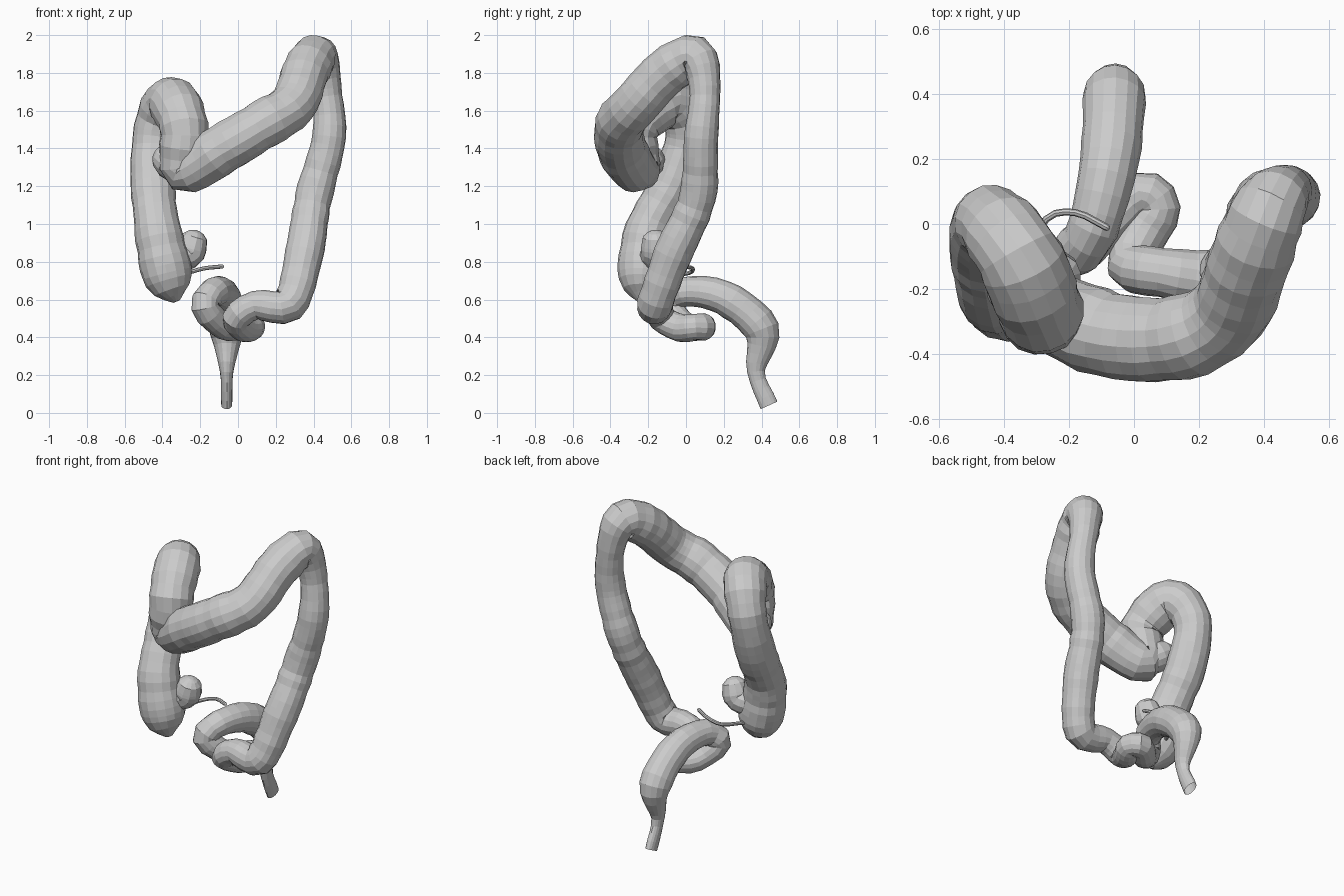
import bpy, bmesh, math, random
from mathutils import Vector

if "Cube" in bpy.data.objects:
    bpy.data.objects.remove(bpy.data.objects["Cube"])

random.seed(4)
SPACING = .05

# Centre line by part: x, y, z, radius
SECTIONS = {
    "ascending_colon": [(-.325, -.235, .59, .02), (-.365, -.23, .7, .125), (-.425, -.2, .97, .122),
                        (-.452, -.06, 1.24, .115), (-.44, .005, 1.5, .113)],
    "hepatic_flexure": [(-.36, -.09, 1.65, .132), (-.285, -.27, 1.51, .13)],
    "transverse_colon": [(-.285, -.255, 1.285, .12), (-.08, -.34, 1.4, .133),
                         (.14, -.35, 1.53, .13), (.29, -.27, 1.63, .122)],
    "splenic_flexure": [(.36, -.1, 1.81, .127), (.42, .05, 1.885, .112), (.465, .1, 1.72, .083)],
    "descending_colon": [(.482, .08, 1.46, .09), (.4, .06, 1.14, .097), (.35, -.07, .84, .1)],
    "sigmoid_colon": [(.27, -.165, .575, .093), (.09, -.15, .57, .077), (-.01, -.125, .5, .075),
                      (.03, -.03, .45, .073), (.075, .05, .455, .071), (.02, .09, .455, .07),
                      (-.08, 0, .46, .071), (-.175, -.085, .56, .075), (-.125, -.01, .64, .077)],
    "rectum": [(-.075, .2, .61, .09), (-.06, .4, .44, .094), (-.06, .37, .22, .047),
               (-.06, .44, .04, .05)]}


def smooth_path(points):
    """Evenly spaced Catmull-Rom samples, plus the sample index of each control point."""
    pts = [Vector(p) for p in points]
    pts = [pts[0] * 2 - pts[1]] + pts + [pts[-1] * 2 - pts[-2]]
    out, marks = [], []
    for i in range(1, len(pts) - 2):
        a, b, c, d = pts[i - 1:i + 3]
        marks.append(len(out))
        steps = max(3, round((c - b).length / SPACING))
        for k in range(steps):
            t = k / steps
            out.append(.5 * (2 * b + (c - a) * t + (2 * a - 5 * b + 4 * c - d) * t * t
                             + (3 * b - a - 3 * c + d) * t ** 3))
    marks.append(len(out))
    return out + [pts[-2]], marks


def add_dome(samples):
    """Round off the far end of a path with shrinking samples."""
    tip, r = samples[-1].copy(), samples[-1][3]
    tan = (tip - samples[-2]).to_3d().normalized()
    for angle in map(math.radians, (35, 60, 80)):
        c = tip.to_3d() + tan * r * math.sin(angle)
        samples.append(Vector((*c, r * math.cos(angle))))


def make_rings(samples, sides, bumps):
    """Cross-section loops carried along the path without twisting."""
    centres = [s.to_3d() for s in samples]
    normal, rings = Vector((0, -1, 0)), []
    for i, s in enumerate(samples):
        tan = (centres[min(i + 1, len(centres) - 1)] - centres[max(i - 1, 0)]).normalized()
        normal = (normal - tan * normal.dot(tan)).normalized()
        side = tan.cross(normal)
        swell = 1 + bumps * random.uniform(-1, 1)
        # the lower rectum is pressed flat from the sides
        squash = min(1, .55 + s.z) if s.z < .45 and s.y > .3 else 1
        ring = []
        for k in range(sides):
            a = math.tau * k / sides
            r = s[3] * swell * (1 + .4 * bumps * random.uniform(-1, 1))
            off = (normal * math.cos(a) + side * math.sin(a)) * r
            off.x *= squash
            ring.append(centres[i] + off)
        rings.append(ring)
    return rings


def make_tube(name, rings, cap_start=False, cap_end=False):
    bm = bmesh.new()
    loops = [[bm.verts.new(p) for p in ring] for ring in rings]
    n = len(loops[0])
    for lo, hi in zip(loops, loops[1:]):
        for k in range(n):
            bm.faces.new((lo[k], lo[(k + 1) % n], hi[(k + 1) % n], hi[k]))
    if cap_start:
        bm.faces.new(loops[0][::-1])
    if cap_end:
        bm.faces.new(loops[-1])
    mesh = bpy.data.meshes.new(name)
    bm.to_mesh(mesh)
    bm.free()
    bpy.context.collection.objects.link(bpy.data.objects.new(name, mesh))


def make_branch(name, points, radius, sides, bumps):
    """Side tube of constant radius with a rounded end."""
    samples, _ = smooth_path([(*p, radius) for p in points])
    add_dome(samples)
    make_tube(name, make_rings(samples, sides, bumps), True, True)


# Large intestine: one continuous sweep, cut into named parts, open at the bottom
samples, marks = smooth_path([p for part in SECTIONS.values() for p in part])
rings = make_rings(samples, 16, .035)
first = 0
for name, part in SECTIONS.items():
    last = min(first + len(part), len(marks) - 1)
    make_tube(name, rings[marks[first]:marks[last] + 1], cap_start=(first == 0))
    first = last

# Pouch where the transverse colon folds back, small intestine stub, appendix
make_branch("colon_fold", [(-.28, -.25, 1.28), (-.365, -.2, 1.335)], .09, 16, .03)
make_branch("ileum_stub", [(-.37, -.19, .82), (-.265, -.16, .84), (-.24, -.16, .89)], .08, 12, .03)
make_branch("appendix", [(-.34, -.12, .72), (-.27, .015, .74), (-.18, .035, .765),
                         (-.085, -.01, .775)], .011, 8, 0)
